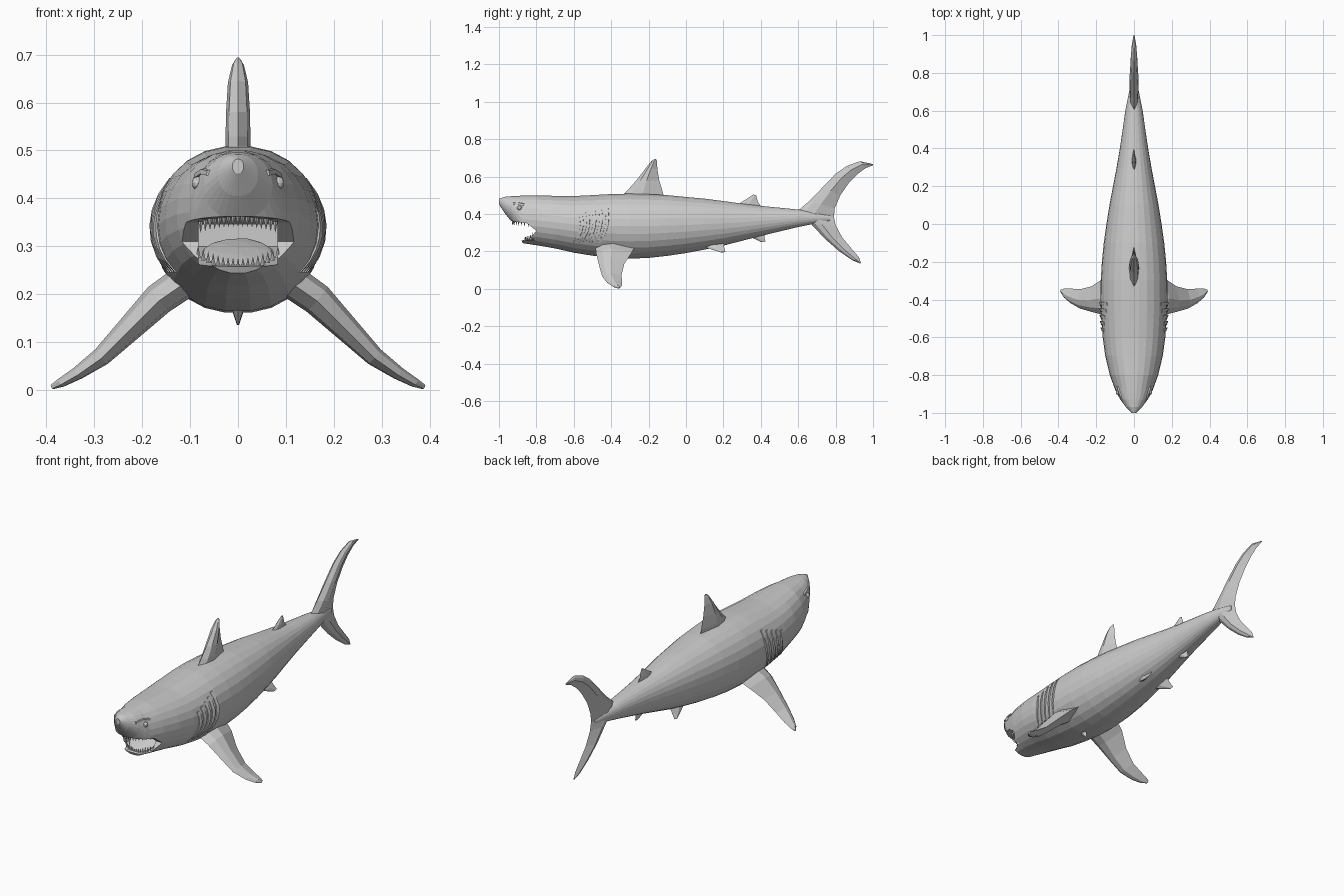
import bpy, bmesh, math
from mathutils import Vector

cube = bpy.data.objects.get("Cube")
if cube:
    bpy.data.objects.remove(cube, do_unlink=True)

grey = bpy.data.materials.new("shark grey")
grey.use_nodes = True
shade = (0.6, 0.6, 0.6, 1)
grey.diffuse_color = shade
grey.node_tree.nodes["Principled BSDF"].inputs["Base Color"].default_value = shade


def finish(name, bm):
    bmesh.ops.recalc_face_normals(bm, faces=bm.faces)
    mesh = bpy.data.meshes.new(name)
    bm.to_mesh(mesh)
    bm.free()
    mesh.materials.append(grey)
    obj = bpy.data.objects.new(name, mesh)
    bpy.context.collection.objects.link(obj)
    return obj


def loft(name, rings):
    """Skin a list of equal closed rings and cap both ends."""
    bm = bmesh.new()
    loops = [[bm.verts.new(p) for p in ring] for ring in rings]
    n = len(loops[0])
    for a, b in zip(loops, loops[1:]):
        for i in range(n):
            j = (i + 1) % n
            bm.faces.new((a[i], a[j], b[j], b[i]))
    bm.faces.new(loops[0])
    bm.faces.new(loops[-1])
    return finish(name, bm)


def fin(name, sections, normal):
    """Sections: leading point, trailing point, half thickness."""
    normal = Vector(normal).normalized()
    foil = [(0, 0), (.18, .75), (.45, 1), (1, 0), (.45, -1), (.18, -.75)]
    rings = []
    for lead, trail, t in sections:
        lead, trail = Vector(lead), Vector(trail)
        rings.append([lead.lerp(trail, u) + normal * t * v for u, v in foil])
    return loft(name, rings)


def upright_fin(name, sections):
    return fin(name, [((0, a, b), (0, c, d), t) for a, b, c, d, t in sections], (1, 0, 0))


# Body stations: y, half width, belly height, back height
stations = [
    (-1, .012, .452, .482), (-.97, .042, .405, .492), (-.93, .072, .355, .496),
    (-.895, .092, .29, .498), (-.872, .102, .243, .499), (-.8, .128, .232, .501),
    (-.7, .152, .215, .498), (-.6, .166, .192, .497), (-.5, .173, .176, .502),
    (-.4, .177, .164, .508), (-.3, .176, .16, .51), (-.2, .17, .164, .507),
    (-.1, .16, .175, .502), (0, .146, .19, .492), (.1, .13, .209, .483),
    (.2, .111, .23, .47), (.3, .092, .256, .456), (.4, .075, .282, .444),
    (.5, .06, .306, .434), (.6, .046, .33, .424), (.7, .026, .35, .41),
    (.77, .01, .362, .392)]
SIDES = 26


def body_ring(y, w, low, high):
    ring = []
    for i in range(SIDES):
        a = math.tau * i / SIDES
        c = math.cos(a)
        ring.append((math.copysign(abs(c) ** .9, c) * w, y,
                     (low + high) / 2 + math.sin(a) * (high - low) / 2))
    return ring


def flank(y, z):
    """Half width of the body at a given length and height."""
    for a, b in zip(stations, stations[1:]):
        if a[0] <= y <= b[0]:
            f = (y - a[0]) / (b[0] - a[0])
            w, low, high = (p + (q - p) * f for p, q in zip(a[1:], b[1:]))
            s = (2 * z - low - high) / (high - low)
            return w * max(0, 1 - s * s) ** .45
    return 0


body = loft("body", [body_ring(*s) for s in stations])


# Mouth opening and throat, cut out of the head
def cut(profile, half):
    cutter = loft("mouth_cutter", [[(x, y, z) for y, z in profile] for x in (-half, half)])
    cutter.hide_render = True
    mod = body.modifiers.new("mouth", 'BOOLEAN')
    mod.operation = 'DIFFERENCE'
    mod.solver = 'EXACT'
    mod.object = cutter
    bpy.context.view_layer.objects.active = body
    bpy.ops.object.modifier_apply(modifier=mod.name)
    bpy.data.objects.remove(cutter, do_unlink=True)


cut([(-1.1, .365), (-.93, .362), (-.85, .35), (-.8, .31), (-.83, .275), (-.875, .258), (-1.1, .25)], .3)
cut([(-.93, .359), (-.66, .345), (-.66, .3), (-.8, .262), (-.865, .258)], .082)

# Tongue
bm = bmesh.new()
bmesh.ops.create_icosphere(bm, subdivisions=2, radius=1)
for v in bm.verts:
    x, y, z = v.co
    v.co = (x * .075, -.775 + y * .085, .285 + z * .012 + y * .03)
finish("tongue", bm)

# Two rows of teeth following the jaws
for name, top in (("upper_teeth", True), ("lower_teeth", False)):
    bm = bmesh.new()
    for i in range(-8, 9):
        u = i / 8
        if top:
            base = Vector((u * .078, -.928 + .085 * u * u, .364 - .012 * u * u))
            tip = base + Vector((0, 0, -.024))
        else:
            base = Vector((u * .083, -.862 + .04 * u * u, .252 + .024 * u * u))
            tip = base + Vector((0, 0, .024))
        corners = [bm.verts.new(base + Vector(d)) for d in
                   ((-.005, 0, 0), (0, -.004, 0), (.005, 0, 0), (0, .004, 0))]
        point = bm.verts.new(tip)
        bm.faces.new(corners)
        for k in range(4):
            bm.faces.new((corners[k], corners[(k + 1) % 4], point))
    finish(name, bm)

# Upright fins: leading y z, trailing y z, half thickness
upright_fin("dorsal_fin", [
    (-.35, .49, -.115, .48, .026), (-.31, .53, -.125, .52, .026),
    (-.265, .58, -.143, .58, .025), (-.215, .645, -.153, .64, .021),
    (-.185, .683, -.155, .675, .012), (-.168, .694, -.157, .692, .003)])
upright_fin("second_dorsal_fin", [
    (.26, .44, .41, .43, .012), (.315, .475, .385, .463, .01), (.36, .504, .375, .5, .003)])
upright_fin("anal_fin", [
    (.31, .285, .42, .295, .012), (.365, .268, .42, .272, .009), (.4, .25, .425, .252, .003)])
upright_fin("belly_spike", [
    (-.42, .175, -.37, .175, .014), (-.385, .137, -.375, .137, .002)])
upright_fin("upper_tail_fin", [
    (.59, .41, .79, .37, .022), (.66, .47, .795, .43, .025), (.73, .542, .825, .5, .024),
    (.8, .615, .87, .565, .02), (.86, .657, .915, .612, .017),
    (.93, .682, .96, .645, .012), (1, .667, 1, .66, .003)])
upright_fin("lower_tail_fin", [
    (.6, .41, .79, .39, .022), (.67, .345, .8, .34, .024), (.745, .265, .835, .275, .021),
    (.82, .2, .885, .215, .016), (.89, .152, .925, .168, .01), (.932, .135, .935, .14, .003)])

# Paired fins, eyes and gills
for side, s in (("left", 1), ("right", -1)):
    # x, z, leading y, trailing y, half thickness
    spans = [(.1, .235, -.485, -.265, .036), (.165, .19, -.48, -.29, .034),
             (.225, .13, -.465, -.33, .027), (.285, .07, -.448, -.345, .02),
             (.335, .035, -.42, -.342, .014), (.37, .015, -.39, -.342, .01),
             (.388, .007, -.362, -.348, .005)]
    fin(side + "_pectoral_fin",
        [((s * x, a, z - .004), (s * x, b, z + .004), t) for x, z, a, b, t in spans],
        (s * .65, 0, .75))
    fin(side + "_pelvic_fin",
        [((s * .045, .07, .235), (s * .045, .2, .25), .012),
         ((s * .065, .13, .213), (s * .065, .205, .218), .009),
         ((s * .08, .185, .195), (s * .08, .21, .198), .003)], (s * .8, 0, .6))

    bm = bmesh.new()
    bmesh.ops.create_icosphere(bm, subdivisions=2, radius=.014)
    for v in bm.verts:
        v.co += Vector((s * (flank(-.89, .432) - .004), -.89, .432))
    finish(side + "_eye", bm)

    # Low brow ridge over the eye
    brow = [(-.94, .452), (-.9, .455), (-.86, .446)]
    loft(side + "_brow", [[(s * (flank(y, z) + dx), y, z + dz) for dx, dz in
                           ((-.015, -.008), (.005, -.004), (.003, .006), (-.015, .01))]
                          for y, z in brow])

    # Gill flaps, raised slightly off the flank
    for g in range(5):
        rings = []
        for k in range(7):
            f = k / 6
            z = .245 + f * (.15 + .012 * g)
            y = -.595 + g * .034 + f * .035 + .02 * math.sin(f * math.pi)
            lift = .009 * math.sin(math.pi * (.08 + .84 * f))
            x = flank(y, z)
            rings.append([(s * (x - .012), y - .012, z), (s * (x + lift * .3), y - .01, z),
                          (s * (x + lift), y + .006, z), (s * (x - .012), y + .008, z)])
        loft("%s_gill_%d" % (side, g + 1), rings)
